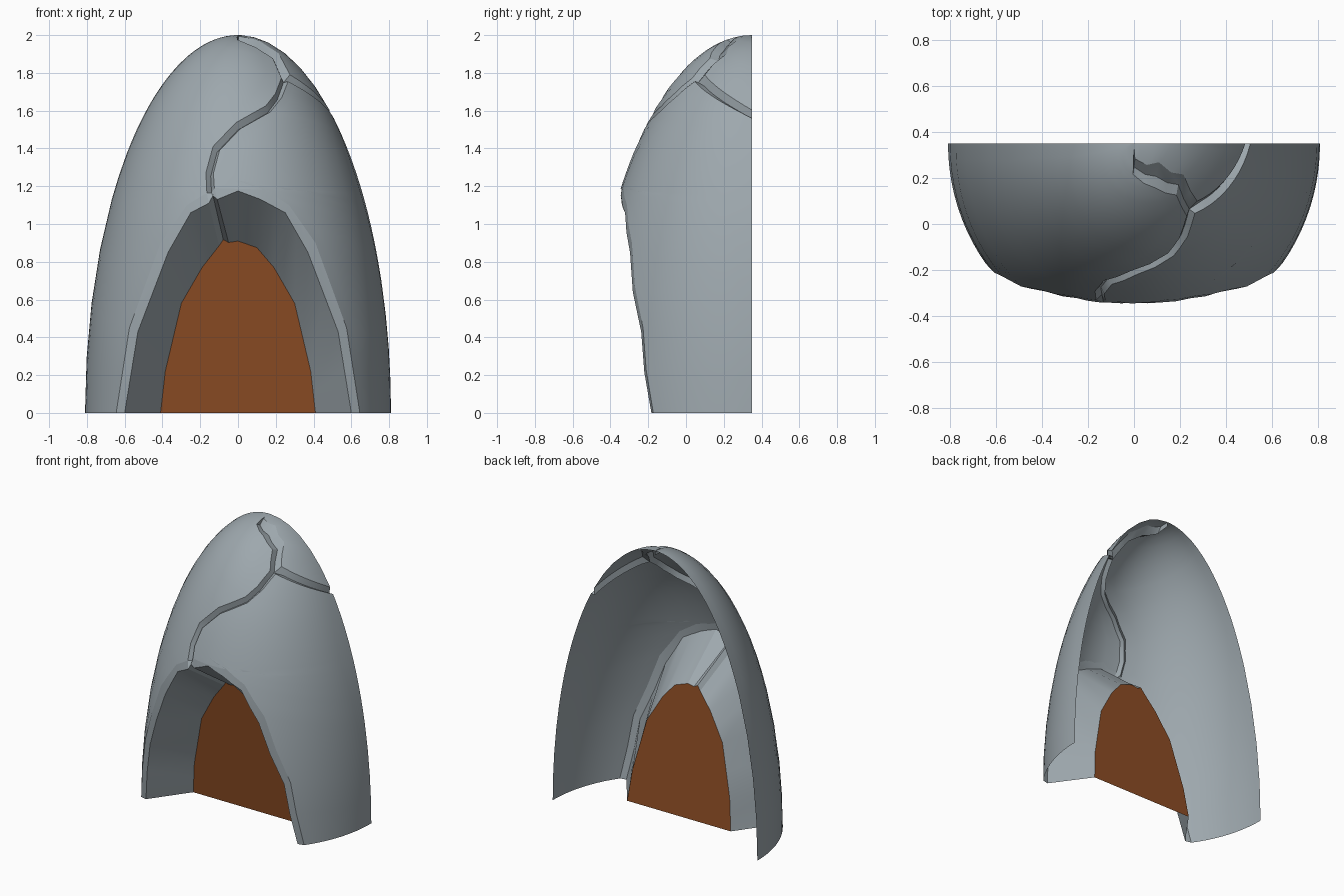
import bpy, bmesh, math
from mathutils import Vector

if "Cube" in bpy.data.objects:
    bpy.data.objects.remove(bpy.data.objects["Cube"])

RX, RY, RZ, BACK = 0.81, 0.865, 2.0, 0.35   # half-egg radii and open back plane


def material(name, rgb):
    m = bpy.data.materials.new(name)
    m.diffuse_color = (*rgb, 1)
    m.use_nodes = True
    m.node_tree.nodes["Principled BSDF"].inputs["Base Color"].default_value = m.diffuse_color
    return m


GREY = material("shell grey", (0.34, 0.39, 0.42))
BROWN = material("door brown", (0.27, 0.075, 0.018))


def angles(p):
    """(x, z) seen from the front -> (theta, phi) on the egg."""
    x, z = p
    phi = math.asin(min(1, z / RZ))
    w = RX * math.cos(phi)
    return (math.asin(max(-1, min(1, x / w))) if w > 1e-4 else 0, phi)


def egg(a):
    t, f = a
    return Vector((RX * math.cos(f) * math.sin(t),
                   BACK - RY * math.cos(f) * math.cos(t), RZ * math.sin(f)))


def subdivide(pts, n=2):
    out = []
    for a, b in zip(pts, pts[1:]):
        out += [(a[0] + (b[0] - a[0]) * k / n, a[1] + (b[1] - a[1]) * k / n) for k in range(n)]
    return out + [pts[-1]]


def on_egg(pts):
    return [egg(angles(p)) for p in pts]


def sink(p, d=0.03):
    return p + (Vector((0, BACK, p.z * 0.6)) - p).normalized() * d


def strips(name, pairs, mat=GREY):
    """Quad strips between pairs of rails (left rail, right rail)."""
    bm = bmesh.new()
    for P, Q in pairs:
        p = [bm.verts.new(v) for v in P]
        q = [bm.verts.new(v) for v in Q]
        for i in range(len(p) - 1):
            bm.faces.new((p[i], q[i], q[i + 1], p[i + 1]))
    finish(name, bm, mat)


def finish(name, bm, mat):
    bmesh.ops.remove_doubles(bm, verts=bm.verts, dist=0.0005)
    bmesh.ops.dissolve_degenerate(bm, edges=bm.edges, dist=0.0005)
    me = bpy.data.meshes.new(name)
    bm.to_mesh(me)
    bm.free()
    me.materials.append(mat)
    ob = bpy.data.objects.new(name, me)
    bpy.context.collection.objects.link(ob)
    bpy.ops.object.select_all(action='DESELECT')
    ob.select_set(True)
    bpy.context.view_layer.objects.active = ob
    bpy.ops.object.shade_smooth_by_angle(angle=math.radians(28))


def panel(name, edge, side, phi0, phi1, n=10):
    """Shell panel ruled from an inner edge to the back rim; returns its bottom and top rows."""
    s = [0]
    for a, b in zip(edge, edge[1:]):
        s.append(s[-1] + math.dist(a, b))
    cols = [[] for _ in range(n + 1)]
    for p, d in zip(edge, s):
        t, f = angles(p)
        rim = phi0 + (phi1 - phi0) * d / s[-1]
        for k in range(n + 1):
            u = k / n
            cols[k].append(egg((t + (side * math.pi / 2 - t) * u, f + (rim - f) * u)))
    strips(name, [(a, b) if side > 0 else (b, a) for a, b in zip(cols, cols[1:])])
    return [c[0] for c in cols], [c[-1] for c in cols]


# Doorway rails, bottom to top: outer lip, inner lip, door edge
outer = [(.645, 0), (.575, .45), (.41, .9), (.27, 1.1)]
inner = [(.6, 0), (.53, .43), (.37, .85), (.25, 1.06)]
door = [(.41, 0), (.385, .22), (.30, .58), (.19, .77)]
left_end = [(-.165, 1.165), (-.155, 1.11), (-.1, .885)]
right_end = [[(.13, 1.19), (0, 1.23), (-.125, 1.19)],
             [(.12, 1.13), (0, 1.175), (-.11, 1.13)],
             [(.1, .875), (0, .91), (-.05, .902)]]
L = [subdivide([(-x, z) for x, z in r] + [e]) for r, e in zip((outer, inner, door), left_end)]
R = [subdivide(r + e) for r, e in zip((outer, inner, door), right_end)]

# Crack centre line and its two edges, from doorway to tip
C = [(-.145, 1.18), (-.15, 1.27), (-.115, 1.4), (0, 1.52), (.16, 1.61), (.215, 1.68),
     (.25, 1.775), (.2, 1.89), (.1, 1.955), (0, 1.985), (0, 2)]
J = 6
left_edge, right_edge = [L[0][-1]], [R[0][-1]]
for i in range(1, len(C) - 1):
    tx, tz = C[i + 1][0] - C[i - 1][0], C[i + 1][1] - C[i - 1][1]
    w = 0.02 / math.hypot(tx, tz) * (0.5 if i > 8 else 1)
    left_edge.append((C[i][0] - tz * w, C[i][1] + tx * w))
    right_edge.append((C[i][0] + tz * w, C[i][1] - tx * w))
left_edge.append(C[-1])
right_edge.append(C[-1])
right_edge[J] = (.265, 1.755)
cap_edge = subdivide([(.275, 1.79)] + right_edge[J + 1:])
left_edge, right_edge = subdivide(left_edge), subdivide(right_edge[:J + 1])
centre = [sink(p) for p in on_egg(subdivide(C))]

# Three shell panels
split = math.asin(1.56 / RZ)
panel("left_shell_panel", L[0] + left_edge[1:], -1, 0, math.pi / 2)
_, low = panel("right_shell_panel", R[0] + right_edge[1:], 1, 0, split)
high, _ = panel("upper_right_shell_panel", cap_edge, 1, split + 0.035, math.pi / 2)

# Grooves between the panels
branch = [centre[2 * J]] + [sink((a + b) / 2) for a, b in zip(low[1:], high[1:])]
strips("main_crack", [(on_egg(left_edge), centre),
                      (centre[:2 * J + 1], on_egg(right_edge)),
                      (centre[2 * J:], on_egg(cap_edge))])
strips("branch_crack", [(high, branch), (branch, low)])


# Doorway lip and tapering reveal
def door_point(p):
    return Vector((p[0], 0.08 - 0.11 * p[1], p[1]))


def reveal(rails):
    o = on_egg(rails[0])
    i = [Vector((p[0], q.y - 0.01, p[1])) for p, q in zip(rails[1], o)]
    return o, i, [door_point(p) for p in rails[2]]


lo, li, ld = reveal(L)
ro, ri, rd = reveal(R)
strips("doorway", [(lo, li), (li, ld), (ri, ro), (rd, ri)])

# Crack continuing through the reveal
a, b = [lo[-1], li[-1], ld[-1]], [ro[-1], ri[-1], rd[-1]]
tip = door_point((-.078, .918))
mid = [centre[0], (a[1] + b[1]) / 2 + Vector((0, 0, .03)), tip]
strips("doorway_crack", [(mid, a), (b, mid)])

# Door
bm = bmesh.new()
bm.faces.new([bm.verts.new(v) for v in reversed(ld + [tip] + rd[::-1])])
finish("door", bm, BROWN)
